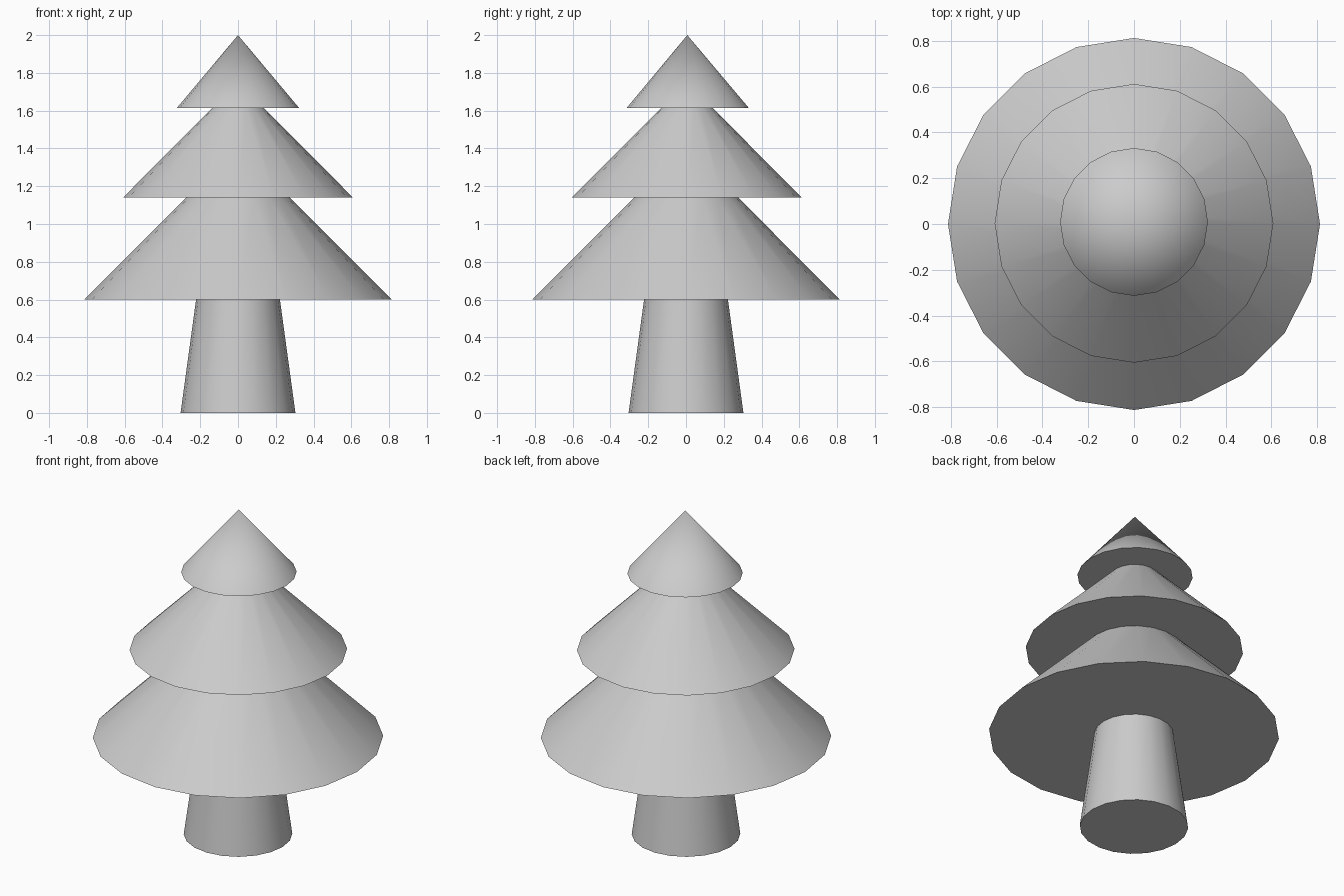
import bpy, bmesh
from math import cos, sin, pi, radians

if "Cube" in bpy.data.objects:
    bpy.data.objects.remove(bpy.data.objects["Cube"])

SIDES = 20
# Rings from the ground up: (radius, z, y offset); the crown leans back slightly
RINGS = [
    (0.304, 0.0, 0.0),       # trunk foot
    (0.222, 0.6, 0.0),       # trunk top
    (0.813, 0.6, 0.0),       # lower tier rim
    (0.275, 1.14, 0.002),    # lower tier neck
    (0.609, 1.14, 0.003),    # middle tier rim
    (0.135, 1.615, 0.006),   # middle tier neck
    (0.323, 1.615, 0.009),   # upper tier rim
]
TIP = (0, 0.007, 2.0)

bm = bmesh.new()
loops = []
for r, z, cy in RINGS:
    loops.append([bm.verts.new((r * cos(2 * pi * i / SIDES), cy + r * sin(2 * pi * i / SIDES), z))
                  for i in range(SIDES)])

# Trunk base, then one continuous skin up through the tiers
bm.faces.new(loops[0][::-1])
for a, b in zip(loops, loops[1:]):
    for i in range(SIDES):
        j = (i + 1) % SIDES
        bm.faces.new((a[i], a[j], b[j], b[i]))

# Pointed top
tip = bm.verts.new(TIP)
for i in range(SIDES):
    bm.faces.new((loops[-1][i], loops[-1][(i + 1) % SIDES], tip))
bmesh.ops.recalc_face_normals(bm, faces=bm.faces)

mesh = bpy.data.meshes.new("pine_tree")
bm.to_mesh(mesh)
bm.free()
tree = bpy.data.objects.new("pine_tree", mesh)
bpy.context.collection.objects.link(tree)

# Smooth sides with crisp rims
bpy.context.view_layer.objects.active = tree
tree.select_set(True)
bpy.ops.object.shade_smooth_by_angle(angle=radians(30))
